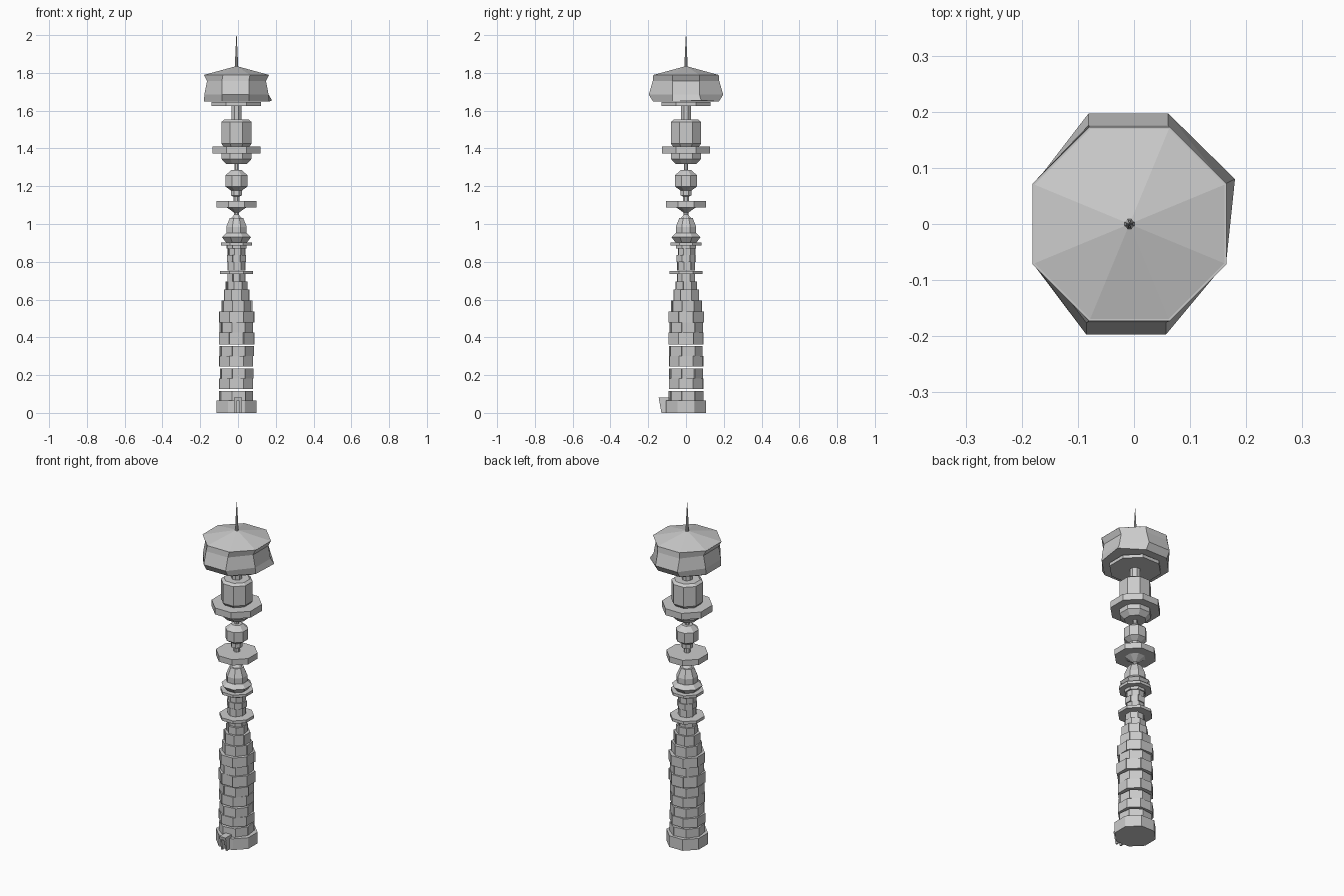
import bpy, math, random

if "Cube" in bpy.data.objects:
    bpy.data.objects.remove(bpy.data.objects["Cube"])

random.seed(4)
CX = -0.008
STEP = math.pi / 4


def make(name, verts, faces):
    me = bpy.data.meshes.new(name)
    me.from_pydata(verts, [], faces)
    me.update()
    ob = bpy.data.objects.new(name, me)
    bpy.context.collection.objects.link(ob)
    return ob


def loft(name, rings):
    """Skin a stack of equal-length point loops and cap both ends."""
    n = len(rings[0])
    verts = [p for r in rings for p in r]
    faces = [tuple(reversed(range(n))), tuple(range(len(verts) - n, len(verts)))]
    for k in range(len(rings) - 1):
        for i in range(n):
            j = (i + 1) % n
            faces.append((k * n + i, k * n + j, (k + 1) * n + j, (k + 1) * n + i))
    return make(name, verts, faces)


def octagon(half, z):
    r = half / math.cos(STEP / 2)
    return [(CX + r * math.cos((i + .5) * STEP), r * math.sin((i + .5) * STEP), z)
            for i in range(8)]


def turned(name, profile):
    return loft(name, [octagon(h, z) for h, z in profile])


def brick_row(name, half, z0, z1, turn, jitter):
    """Octagonal row whose eight blocks step slightly in and out."""
    radii = [(half - random.uniform(0, jitter)) / math.cos(STEP / 2) for _ in range(8)]
    pts = []
    for i, r in enumerate(radii):
        for a in ((i - .5) * STEP + turn + .004, (i + .5) * STEP + turn - .004):
            pts.append((CX + r * math.cos(a), r * math.sin(a)))
    return loft(name, [[(x, y, z) for x, y in pts] for z in (z0, z1)])


# Staggered stone rows: half width, bottom, top
rows = [(.105, 0, .066), (.090, .066, .117), (.095, .127, .181), (.087, .181, .234),
        (.095, .245, .302), (.088, .302, .355), (.095, .362, .425), (.087, .425, .478),
        (.095, .478, .536), (.081, .536, .594), (.070, .594, .653), (.056, .653, .695),
        (.049, .695, .735), (.046, .755, .800), (.053, .800, .835), (.047, .835, .870),
        (.054, .870, .888)]
for k, (h, z0, z1) in enumerate(rows):
    odd = k % 2
    brick_row("stone_row_%d" % (k + 1), h, z0, z1, .14 if odd else 0,
              0 if k == 0 else .008)

# Thin ledges on the upper shaft
turned("lower_ledge", [(.087, .735), (.087, .752)])
turned("upper_ledge", [(.083, .886), (.083, .902)])

# Waisted collar and shoulder
turned("collar", [(.055, .902), (.077, .930), (.055, .952)])
turned("shoulder", [(.054, .945), (.054, .985), (.035, 1.033)])
turned("lower_neck", [(.028, 1.03), (.012, 1.05), (.012, 1.06), (.055, 1.09)])
turned("lower_disc", [(.105, 1.088), (.105, 1.122)])

# Bulb and its necks
turned("bulb_neck", [(.016, 1.12), (.016, 1.145), (.030, 1.152), (.030, 1.18)])
turned("bulb", [(.030, 1.178), (.058, 1.198), (.058, 1.258), (.028, 1.285)])
turned("bulb_cap_neck", [(.011, 1.28), (.011, 1.32)])

# Chamber with wide gallery ring
turned("gallery_bowl", [(.055, 1.318), (.080, 1.345), (.080, 1.375)])
turned("gallery_ring", [(.127, 1.372), (.127, 1.410)])
turned("chamber", [(.065, 1.405), (.080, 1.425), (.080, 1.540), (.065, 1.552)])
turned("head_neck", [(.026, 1.550), (.026, 1.640)])
turned("head_base_disc", [(.131, 1.626), (.131, 1.645)])


# Irregular head: side corners (xs, .07) and front/back corners (.07, ys)
def head_ring(z, xs, ys):
    pts = [(xs, .071), (.069, ys), (-.073, ys), (-xs, .071),
           (-xs, -.071), (-.077, -ys), (.065, -ys), (xs, -.071)]
    return [(CX + x, y, z) for x, y in pts]


bottom = head_ring(1.648, .172, .174)
bottom[0] = (.180, .080, 1.655)
loft("head", [bottom, head_ring(1.685, .170, .197),
              head_ring(1.757, .156, .176), octagon(.173, 1.79)])
turned("roof", [(.173, 1.789), (.004, 1.835)])
turned("spire", [(.009, 1.825), (.006, 1.90), (.001, 2.0)])


# Small doorway with forward-leaning front
def doorway_part(name, x0, x1, z0, z1):
    def front(z):
        return -.130 - .015 * z / .082
    return loft(name, [[(x0, front(z), z), (x1, front(z), z), (x1, -.09, z), (x0, -.09, z)]
                       for z in (z0, z1)])


for side in (-1, 1):
    c = side * .014
    doorway_part("door_jamb", c - .005, c + .005, 0, .066)
doorway_part("door_lintel", -.020, .020, .064, .082)
